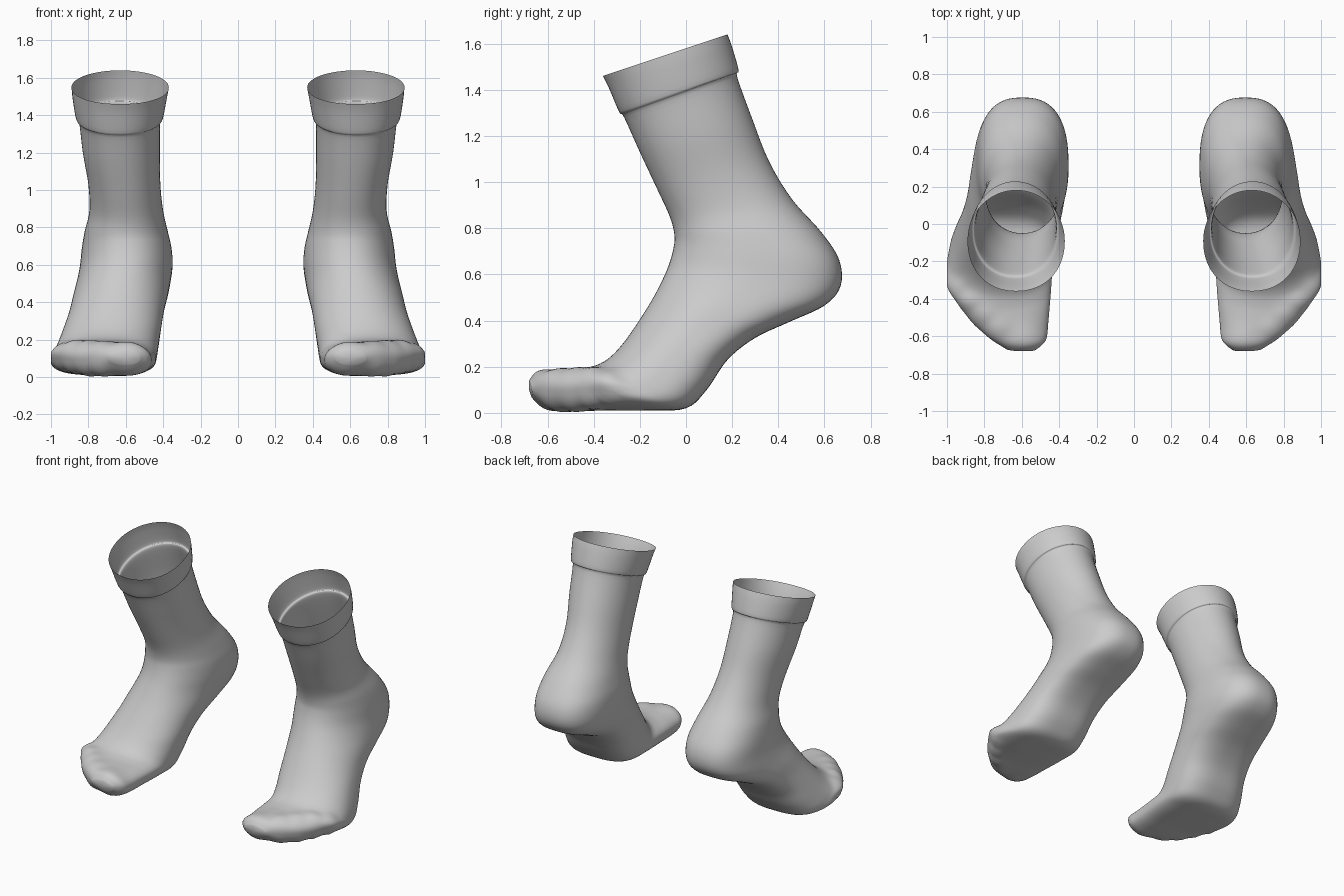
import bpy, bmesh, math
from mathutils import Vector

if "Cube" in bpy.data.objects:
    bpy.data.objects.remove(bpy.data.objects["Cube"])

# Cross-sections from cuff rim to toe tip:
# front y, front z, back y, back z, inner x, outer x, back squareness
SECTIONS = [
    (-.36, 1.46, .18, 1.64, .37, .89, 2),
    (-.335, 1.41, .20, 1.585, .38, .885, 2),
    (-.29, 1.305, .228, 1.485, .40, .868, 2),
    (-.268, 1.28, .222, 1.455, .416, .85, 2),
    (-.20, 1.13, .285, 1.28, .418, .83, 2),
    (-.125, .97, .36, 1.09, .415, .80, 2),
    (-.07, .85, .46, .925, .40, .795, 2.1),
    (-.05, .77, .585, .785, .375, .82, 2.3),
    (-.055, .71, .663, .665, .355, .835, 2.5),
    (-.075, .64, .67, .55, .35, .845, 2.6),
    (-.105, .57, .60, .465, .36, .86, 2.8),
    (-.15, .485, .45, .395, .375, .88, 2.8),
    (-.21, .39, .30, .325, .395, .90, 2.8),
    (-.27, .305, .18, .23, .41, .93, 2.8),
    (-.325, .245, .09, .10, .425, .965, 2.9),
    (-.38, .21, .0, .02, .435, .99, 3),
    (-.44, .195, -.16, .01, .44, 1.0, 3),
    (-.50, .188, -.36, .01, .45, .93, 3),
    (-.57, .18, -.50, .008, .46, .85, 2.8),
    (-.64, .17, -.60, .025, .475, .75, 2.5),
    (-.675, .135, -.66, .07, .53, .68, 2.2),
]
# Toe centres: x, y, radius
TOES = [(.58, -.61, .09), (.73, -.56, .06), (.81, -.485, .055),
        (.885, -.41, .05), (.95, -.33, .05)]
AROUND, STEPS = 64, 5


def spline(a, b, c, d, t):
    return [0.5 * (2 * q + (r - p) * t + (2 * p - 5 * q + 4 * r - s) * t * t
                   + (3 * q - p - 3 * r + s) * t ** 3)
            for p, q, r, s in zip(a, b, c, d)]


def smooth_sections():
    last = len(SECTIONS) - 1
    rows = []
    for i in range(last):
        pts = [SECTIONS[min(max(i + k, 0), last)] for k in (-1, 0, 1, 2)]
        rows += [spline(*pts, s / STEPS) for s in range(STEPS)]
    return rows + [list(SECTIONS[-1])]


def signed_pow(v, e):
    return math.copysign(abs(v) ** e, v)


def toe_bump(p):
    # Swell each toe slightly, leaving grooves between
    q = p.copy()
    for x, y, r in TOES:
        d = p - Vector((x, y, .08))
        g = math.exp(-((d.x ** 2 + d.y ** 2) / r ** 2))
        if d.length > 1e-4:
            q += d.normalized() * 0.014 * g
    q.z = max(q.z, 0.004)
    q.x = min(q.x, 1.0)
    q.y = max(q.y, -0.68)
    return q


def ring(sec):
    fy, fz, by, bz, xi, xo, n = sec
    pts = []
    for k in range(AROUND):
        a = 2 * math.pi * k / AROUND
        e = 2 / (n if math.cos(a) > 0 else 2.15)
        s, w = signed_pow(math.cos(a), e), signed_pow(math.sin(a), e)
        pts.append(toe_bump(Vector(((xi + xo) / 2 + w * (xo - xi) / 2,
                                    (fy + by) / 2 + s * (by - fy) / 2,
                                    (fz + bz) / 2 + s * (bz - fz) / 2))))
    return pts


def make_sock(name, side):
    bm = bmesh.new()
    rings = [[bm.verts.new((p.x * side, p.y, p.z)) for p in ring(s)]
             for s in smooth_sections()]
    for r0, r1 in zip(rings, rings[1:]):
        for k in range(AROUND):
            j = (k + 1) % AROUND
            quad = (r0[k], r1[k], r1[j], r0[j])
            bm.faces.new(quad if side > 0 else quad[::-1])
    # Rounded toe cap
    tip = bm.verts.new((.605 * side, -.68, .1))
    for k in range(AROUND):
        tri = (rings[-1][k], tip, rings[-1][(k + 1) % AROUND])
        bm.faces.new(tri if side > 0 else tri[::-1])
    # Make normals point outwards
    heel = max(bm.faces, key=lambda f: f.calc_center_median().y)
    heel.normal_update()
    if heel.normal.y < 0:
        bmesh.ops.reverse_faces(bm, faces=bm.faces[:])
    mesh = bpy.data.meshes.new(name)
    bm.to_mesh(mesh)
    bm.free()
    mesh.shade_smooth()
    obj = bpy.data.objects.new(name, mesh)
    bpy.context.collection.objects.link(obj)
    return obj


make_sock("sock_right", 1)
make_sock("sock_left", -1)
